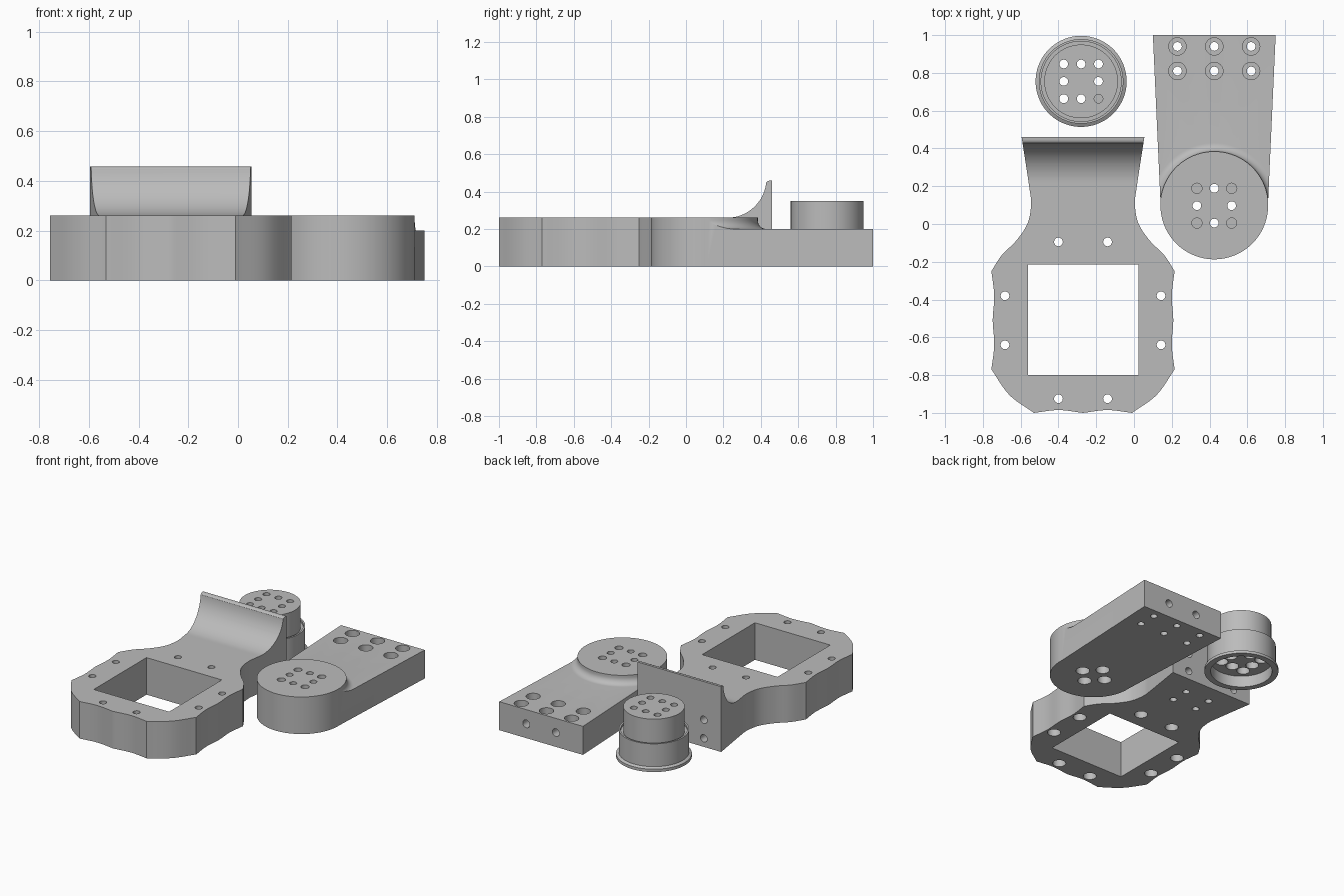
import bpy, bmesh, math
from mathutils import Vector

if "Cube" in bpy.data.objects:
    bpy.data.objects.remove(bpy.data.objects["Cube"])

grey = bpy.data.materials.new("plain grey")
grey.diffuse_color = (0.50, 0.50, 0.50, 1)
grey.use_nodes = True
grey.node_tree.nodes["Principled BSDF"].inputs["Base Color"].default_value = grey.diffuse_color


def finish(bm, name):
    bmesh.ops.remove_doubles(bm, verts=bm.verts, dist=1e-5)
    bmesh.ops.recalc_face_normals(bm, faces=bm.faces)
    me = bpy.data.meshes.new(name)
    bm.to_mesh(me)
    bm.free()
    me.materials.append(grey)
    ob = bpy.data.objects.new(name, me)
    bpy.context.collection.objects.link(ob)
    return ob


def extrude(name, points, direction):
    """Closed 3D outline swept along a direction."""
    bm = bmesh.new()
    face = bm.faces.new([bm.verts.new(p) for p in points])
    new = bmesh.ops.extrude_face_region(bm, geom=[face])["geom"]
    bmesh.ops.translate(bm, vec=direction,
                        verts=[v for v in new if isinstance(v, bmesh.types.BMVert)])
    return finish(bm, name)


def lathe(name, profile, center, steps=96):
    """Closed (radius, z) profile turned around a vertical axis."""
    bm = bmesh.new()
    vs = [bm.verts.new((r, 0, z)) for r, z in profile]
    es = [bm.edges.new((vs[i], vs[(i + 1) % len(vs)])) for i in range(len(vs))
          if profile[i][0] + profile[(i + 1) % len(vs)][0] > 0]
    bmesh.ops.spin(bm, geom=vs + es, cent=(0, 0, 0), axis=(0, 0, 1),
                   angle=2 * math.pi, steps=steps, use_duplicate=False)
    bmesh.ops.translate(bm, vec=(center[0], center[1], 0), verts=bm.verts)
    return finish(bm, name)


def holes(spots, radius, low, high, axis="z"):
    """Set of cylinder cutters; spots are (x, y), or (x, z) for axis y."""
    bm = bmesh.new()
    for a, b in spots:
        ring = []
        for i in range(32):
            t = 2 * math.pi * i / 32
            u, v = a + radius * math.cos(t), b + radius * math.sin(t)
            ring.append((u, v, low) if axis == "z" else (u, low, v))
        face = bm.faces.new([bm.verts.new(p) for p in ring])
        new = bmesh.ops.extrude_face_region(bm, geom=[face])["geom"]
        depth = high - low
        bmesh.ops.translate(bm, vec=(0, 0, depth) if axis == "z" else (0, depth, 0),
                            verts=[v for v in new if isinstance(v, bmesh.types.BMVert)])
    return finish(bm, "hole_cutter")


def boolean(ob, tool, operation="DIFFERENCE"):
    mod = ob.modifiers.new("cut", "BOOLEAN")
    mod.operation, mod.solver, mod.object = operation, "EXACT", tool
    bpy.context.view_layer.objects.active = ob
    bpy.ops.object.modifier_apply(modifier=mod.name)
    bpy.data.objects.remove(tool, do_unlink=True)


def spline(pts, n=8):
    """Smooth curve through 2D points, without its last point."""
    p = [Vector(q) for q in pts]
    p = [2 * p[0] - p[1]] + p + [2 * p[-1] - p[-2]]
    out = []
    for a, b, c, d in zip(p, p[1:], p[2:], p[3:]):
        for i in range(n):
            t = i / n
            out.append(0.5 * (2 * b + (c - a) * t + (2 * a - 5 * b + 4 * c - d) * t * t
                              + (3 * b - a - 3 * c + d) * t ** 3))
    return out


def grid(cx, cy, step, corners=True, middles=True):
    return [(cx + i * step, cy + j * step) for i in (-1, 0, 1) for j in (-1, 0, 1)
            if (corners and i * j) or (middles and abs(i) + abs(j) == 1)]


# Motor frame: mirrored wavy outline with a raised, curved back lip
MX = -0.27
half = (spline([(0, -1), (0.13, -0.985), (0.26, -1)])
        + spline([(0.26, -1), (0.39, -0.905), (0.485, -0.77)])
        + spline([(0.485, -0.77), (0.47, -0.64), (0.478, -0.51), (0.47, -0.38), (0.485, -0.25)])
        + spline([(0.485, -0.25), (0.43, -0.165), (0.355, -0.09), (0.295, 0), (0.275, 0.1),
                  (0.285, 0.2), (0.325, 0.46)])
        + [Vector((0.325, 0.46))])
outline = [(MX + p.x, p.y, 0) for p in half] + [(MX - p.x, p.y, 0) for p in reversed(half[1:])]
frame = extrude("motor_frame", outline, (0, 0, 0.5))
arc = [(0.22 + 0.21 * math.sin(t), 0.47 - 0.21 * math.cos(t))
       for t in [math.radians(84) * i / 20 for i in range(21)]]
side = [(-1.2, -0.1), (0.6, -0.1), (0.6, 0.458)] + [(0.445, 0.458), (0.434, 0.454)] + arc[::-1] + [(-1.2, 0.26)]
boolean(frame, extrude("side_cutter", [(-1, y, z) for y, z in side], (1.6, 0, 0)), "INTERSECT")
window = [(-0.56, -0.8, -0.1), (0.025, -0.8, -0.1), (0.025, -0.215, -0.1), (-0.56, -0.215, -0.1)]
boolean(frame, extrude("window_cutter", window, (0, 0, 0.6)))
screws = [(MX + s * 0.13, y) for s in (-1, 1) for y in (-0.925, -0.095)]
screws += [(MX + s * 0.413, y) for s in (-1, 1) for y in (-0.64, -0.38)]
boolean(frame, holes(screws, 0.023, -0.1, 0.4))
boolean(frame, holes(screws, 0.043, -0.1, 0.15))
boolean(frame, holes([(MX + s * 0.095, y) for s in (-1, 1) for y in (0.19, 0.32)], 0.023, -0.1, 0.15))
boolean(frame, holes([(MX + s * 0.19, z) for s in (-1, 1) for z in (0.06, 0.19)], 0.026, 0.25, 0.6, "y"))

# Mounting arm: tapered plate ending in a round raised pad with a fillet
AX, AY, R = 0.425, 0.098, 0.285
arm_outline = [(0.75, 1, 0), (0.1, 1, 0)]
for i in range(65):
    t = math.radians(177 + 186 * i / 64)
    arm_outline.append((AX + R * math.cos(t), AY + R * math.sin(t), 0))
arm = extrude("mounting_arm", arm_outline, (0, 0, 0.26))
fillet = [(R + 0.001 + 0.045 * (1 - math.cos(t)), 0.245 - 0.045 * math.sin(t))
          for t in [math.pi / 2 * i / 8 for i in range(9)]]
boolean(arm, lathe("fillet_cutter", [(R + 0.001, 0.3)] + fillet + [(1.3, 0.2), (1.3, 0.3)], (AX, AY)))
bolts = [(x, y) for x in (0.23, 0.425, 0.62) for y in (0.81, 0.94)]
boolean(arm, holes(bolts, 0.023, -0.1, 0.4))
boolean(arm, holes(bolts, 0.046, 0.1, 0.4))
middles = grid(AX, 0.097, 0.092, corners=False)
boolean(arm, holes(middles, 0.023, -0.1, 0.4))
boolean(arm, holes(middles, 0.045, -0.1, 0.15))
boolean(arm, holes(grid(AX, 0.097, 0.092, middles=False), 0.027, 0.12, 0.4))
boolean(arm, holes([(0.31, 0.1), (0.54, 0.1)], 0.027, 0.7, 1.1, "y"))

# Wheel hub: stepped turned body, hollow below
HX, HY = -0.28, 0.755
profile = [(0, 0.35), (0.195, 0.35), (0.195, 0.175), (0.212, 0.175), (0.212, 0.19), (0.224, 0.19),
           (0.224, 0.03), (0.241, 0.02), (0.241, 0), (0.2, 0), (0.2, 0.08), (0, 0.08)]
hub = lathe("wheel_hub", profile, (HX, HY))
boolean(hub, holes(grid(HX, HY, 0.092), 0.023, -0.1, 0.4))
boolean(hub, holes(grid(HX, HY, 0.092), 0.042, -0.1, 0.2))

# Smooth round walls, keep crisp edges
for ob in (frame, arm, hub):
    bpy.ops.object.select_all(action="DESELECT")
    ob.select_set(True)
    bpy.context.view_layer.objects.active = ob
    bpy.ops.object.shade_smooth_by_angle(angle=math.radians(30))
